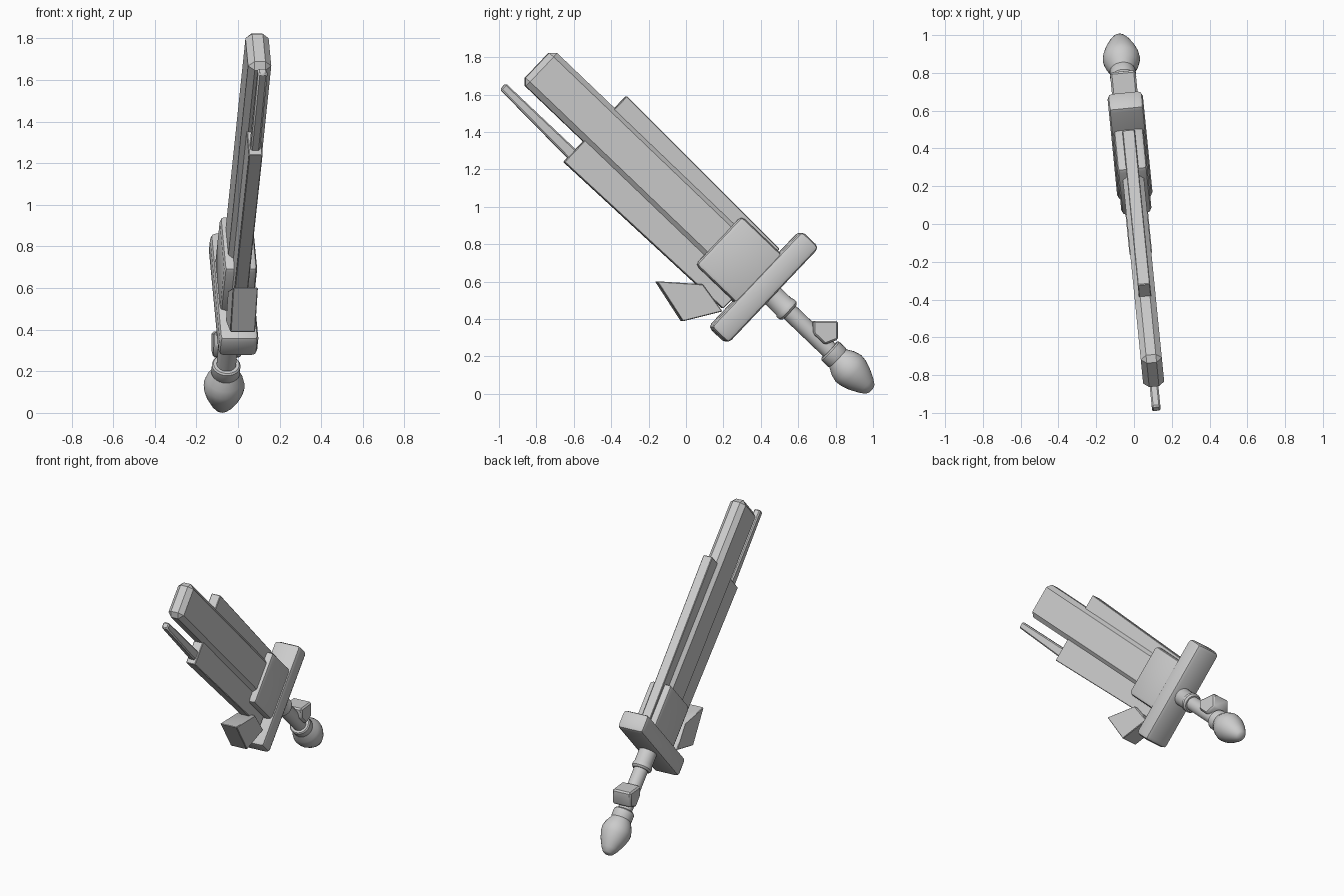
import bpy, bmesh, math
from mathutils import Matrix, Vector

cube = bpy.data.objects.get("Cube")
if cube:
    bpy.data.objects.remove(cube, do_unlink=True)

steel = bpy.data.materials.new("pale_grey")
steel.use_nodes = True
GREY = (0.6, 0.6, 0.6, 1)
steel.diffuse_color = GREY
steel.node_tree.nodes["Principled BSDF"].inputs["Base Color"].default_value = GREY

# Sword space: x = thickness, y = width, z = length from the guard to the tip
POSE = (Matrix.Translation((-0.021, 0.415, 0.57))
        @ Matrix.Rotation(math.radians(5.7), 4, 'Z')
        @ Matrix.Rotation(math.radians(46.4), 4, 'X'))


def finish(name, bm, bevel=0, segments=1):
    bmesh.ops.recalc_face_normals(bm, faces=bm.faces)
    if bevel:
        bmesh.ops.bevel(bm, geom=bm.edges[:], offset=bevel, segments=segments,
                        profile=0.5, affect='EDGES')
    bm.transform(POSE)
    mesh = bpy.data.meshes.new(name)
    bm.to_mesh(mesh)
    bm.free()
    mesh.materials.append(steel)
    obj = bpy.data.objects.new(name, mesh)
    bpy.context.collection.objects.link(obj)
    bpy.ops.object.select_all(action='DESELECT')
    obj.select_set(True)
    bpy.context.view_layer.objects.active = obj
    bpy.ops.object.shade_smooth_by_angle(angle=math.radians(35))
    return obj


def slab(name, outline, half, bevel=0, segments=1):
    """Extrude a (width, length) outline evenly to both sides."""
    bm = bmesh.new()
    face = bm.faces.new([bm.verts.new((-half, w, u)) for w, u in outline])
    side = bmesh.ops.extrude_face_region(bm, geom=[face])["geom"]
    verts = [v for v in side if isinstance(v, bmesh.types.BMVert)]
    bmesh.ops.translate(bm, verts=verts, vec=(2 * half, 0, 0))
    return finish(name, bm, bevel, segments)


def block(name, w0, w1, u0, u1, half, bevel=0, segments=1):
    return slab(name, [(w0, u0), (w1, u0), (w1, u1), (w0, u1)], half, bevel, segments)


def lathe(name, profile, sides=24):
    """Spin a (radius, length) profile around the long axis."""
    bm = bmesh.new()
    verts = [bm.verts.new((r, 0, u)) for r, u in profile]
    edges = [bm.edges.new(pair) for pair in zip(verts, verts[1:])]
    bmesh.ops.spin(bm, geom=verts + edges, cent=(0, 0, 0), axis=(0, 0, 1),
                   angle=math.tau, steps=sides)
    bmesh.ops.remove_doubles(bm, verts=bm.verts, dist=0.0005)
    return finish(name, bm)


# Blade: thick core, thin flaring edge plate, and a spike on the front edge
block("blade_core", -0.104, 0.14, 0, 1.70, 0.056, 0.03)
slab("blade_edges", [(-0.235, 0.08), (0.205, 0.08), (0.232, 1.24), (-0.256, 1.24)],
     0.033, 0.004)
slab("front_spike", [(-0.228, 1.2), (-0.163, 1.2), (-0.167, 1.755), (-0.211, 1.755)],
     0.023, 0.008)

# Blade socket and crossguard
block("blade_socket", -0.168, 0.19, 0, 0.352, 0.08, 0.024, 2)
block("crossguard", -0.355, 0.355, -0.065, 0.065, 0.094, 0.026, 2)

# Hook in front of the guard
slab("front_hook", [(-0.376, 0.441), (-0.218, 0.252), (-0.25, 0.075), (-0.435, 0.193)],
     0.06, 0.004)

# Handle
lathe("grip", [(0, -0.03), (0.047, -0.03), (0.047, -0.56), (0, -0.56)])
lathe("upper_collar", [(0, -0.03), (0.06, -0.03), (0.06, -0.15), (0.066, -0.16),
                       (0.066, -0.18), (0.056, -0.192), (0, -0.192)])
lathe("lower_collar", [(0, -0.487), (0.062, -0.487), (0.069, -0.495),
                       (0.069, -0.545), (0.06, -0.56), (0, -0.56)])
lathe("pommel", [(0, -0.55), (0.066, -0.55), (0.088, -0.59), (0.099, -0.63),
                 (0.095, -0.665), (0.08, -0.71), (0.055, -0.76), (0.034, -0.79),
                 (0.018, -0.798), (0, -0.8)])
slab("grip_lug", [(0.049, -0.312), (0.142, -0.41), (0.07, -0.479),
                  (0.0, -0.446), (0.0, -0.36)], 0.068, 0.01)
